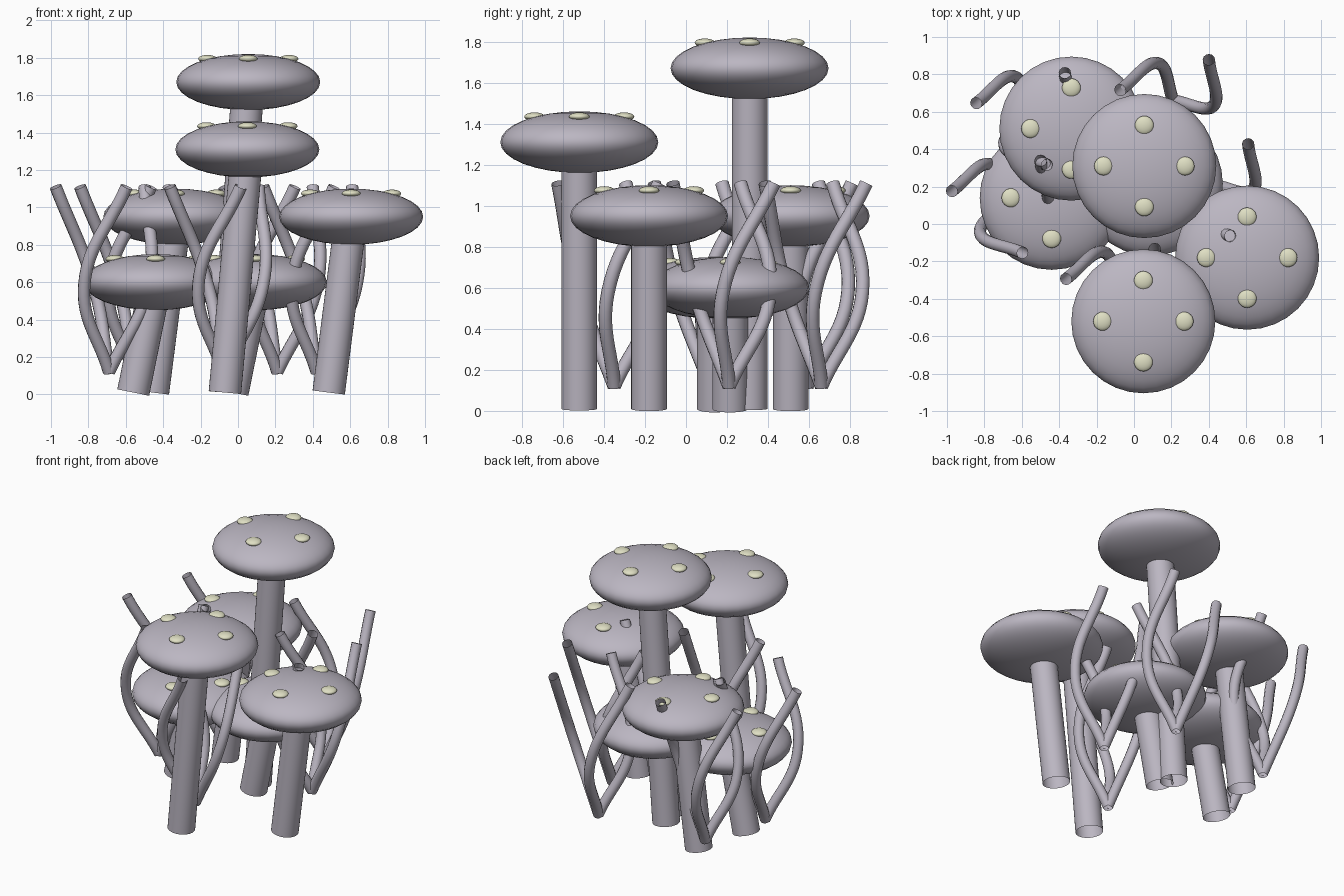
import bpy, math
from mathutils import Vector

if "Cube" in bpy.data.objects:
    bpy.data.objects.remove(bpy.data.objects["Cube"])


def material(name, rgb):
    m = bpy.data.materials.new(name)
    m.diffuse_color = (*rgb, 1)
    m.use_nodes = True
    m.node_tree.nodes["Principled BSDF"].inputs["Base Color"].default_value = m.diffuse_color
    return m


GREY = material("lilac_grey", (0.50, 0.47, 0.54))
CREAM = material("pale_cream", (0.74, 0.74, 0.55))


def finish(name, mat):
    ob = bpy.context.object
    ob.name = name
    ob.data.materials.append(mat)
    bpy.ops.object.shade_smooth()
    return ob


def ellipsoid(name, loc, rx, rz, mat, seg, rings):
    bpy.ops.mesh.primitive_uv_sphere_add(segments=seg, ring_count=rings, radius=1, location=loc)
    bpy.context.object.scale = (rx, rx, rz)
    return finish(name, mat)


def mushroom(i, x, y, z):
    # flattened cap
    ellipsoid(f"mushroom_cap_{i}", (x, y, z), 0.385, 0.15, GREY, 32, 16)
    # leaning open stem, foot shifted to the left
    foot, top = Vector((x - 0.12, y, 0.01)), Vector((x, y, z))
    axis = top - foot
    bpy.ops.mesh.primitive_cylinder_add(vertices=32, radius=0.087, depth=axis.length,
                                        end_fill_type='NOTHING', location=(foot + top) / 2)
    bpy.context.object.rotation_euler = axis.to_track_quat('Z', 'Y').to_euler()
    finish(f"mushroom_stem_{i}", GREY)
    # four raised spots
    for k in range(4):
        a = k * math.pi / 2
        ellipsoid(f"cap_spot_{i}_{k}", (x + 0.218 * math.cos(a), y + 0.218 * math.sin(a), z + 0.124),
                  0.05, 0.021, CREAM, 24, 12)


def polar(x, y, r, deg, z):
    a = math.radians(deg)
    return (x + r * math.cos(a), y + r * math.sin(a), z)


def grass_tuft(i, x, y):
    # three twisting tubular blades from one root
    cu = bpy.data.curves.new(f"grass_tuft_{i}", 'CURVE')
    cu.dimensions = '3D'
    cu.bevel_depth = 0.033
    cu.bevel_resolution = 4
    cu.resolution_u = 12
    for tip in (49, 169, 289):
        sp = cu.splines.new('BEZIER')
        sp.bezier_points.add(2)
        path = [(x, y, 0.12), polar(x, y, 0.215, tip - 57, 0.58), polar(x, y, 0.29, tip, 1.11)]
        for bp, co in zip(sp.bezier_points, path):
            bp.co = co
            bp.handle_left_type = bp.handle_right_type = 'AUTO'
    ob = bpy.data.objects.new(f"grass_tuft_{i}", cu)
    bpy.context.collection.objects.link(ob)
    bpy.ops.object.select_all(action='DESELECT')
    ob.select_set(True)
    bpy.context.view_layer.objects.active = ob
    bpy.ops.object.convert(target='MESH')
    finish(f"grass_tuft_{i}", GREY)


# mushrooms: cap centre x, y, z
for i, (x, y, z) in enumerate([(0.055, 0.31, 1.67), (0.05, -0.52, 1.31), (0.605, -0.18, 0.95),
                               (-0.335, 0.51, 0.95), (-0.44, 0.14, 0.60), (0.09, 0.215, 0.60)]):
    mushroom(i, x, y, z)

# grass tufts: root x, y
for i, (x, y) in enumerate([(0.42, 0.21), (0.21, 0.66), (-0.08, -0.35), (-0.69, 0.12), (-0.56, 0.59)]):
    grass_tuft(i, x, y)
